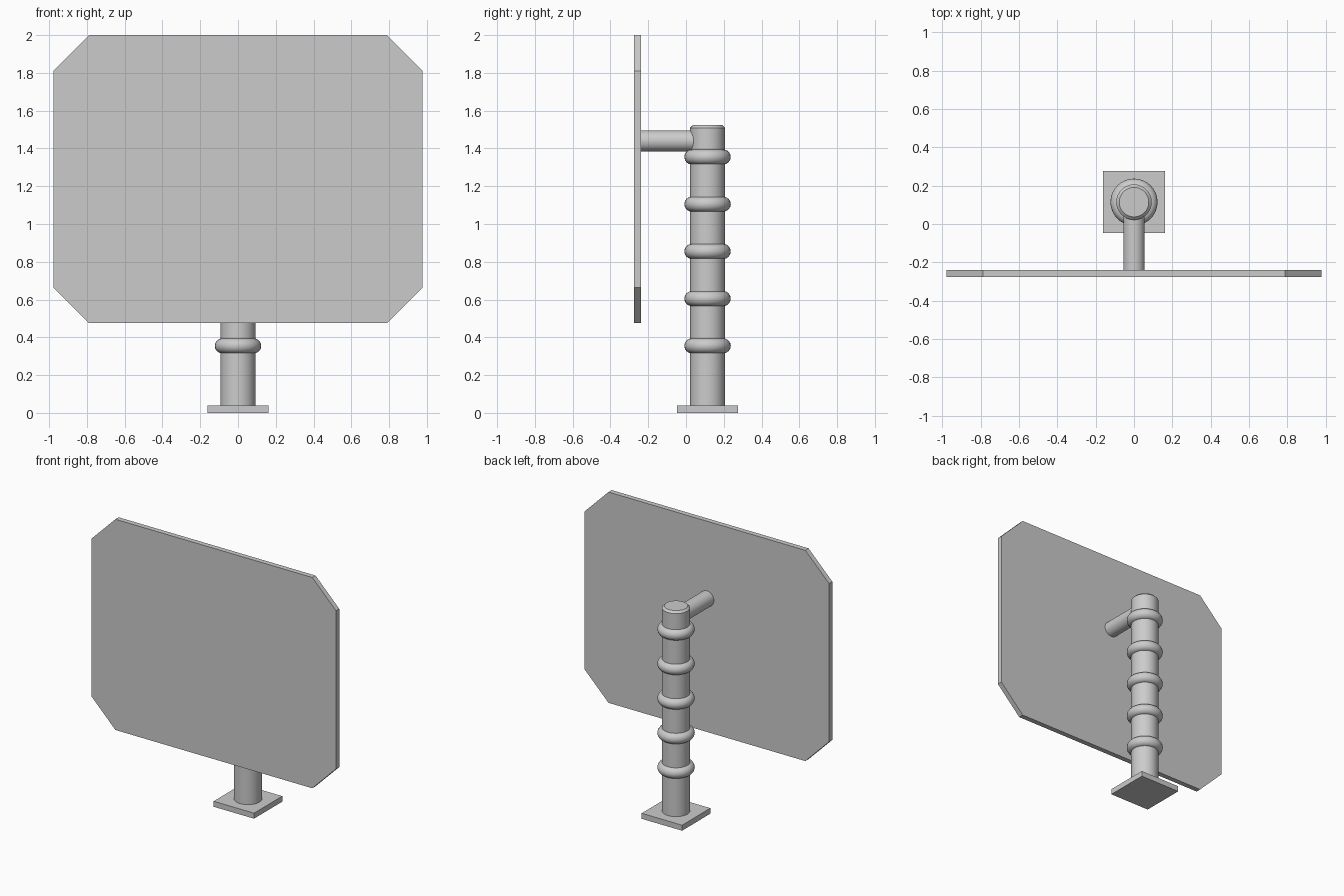
import bpy, bmesh, math

if "Cube" in bpy.data.objects:
    bpy.data.objects.remove(bpy.data.objects["Cube"])

POST_Y = 0.114


def make_object(name, bm, smooth=False):
    bmesh.ops.recalc_face_normals(bm, faces=bm.faces[:])
    mesh = bpy.data.meshes.new(name)
    bm.to_mesh(mesh)
    bm.free()
    obj = bpy.data.objects.new(name, mesh)
    bpy.context.collection.objects.link(obj)
    if smooth:
        bpy.ops.object.select_all(action='DESELECT')
        obj.select_set(True)
        bpy.context.view_layer.objects.active = obj
        bpy.ops.object.shade_smooth_by_angle(angle=math.radians(30))
    return obj


def lathe(name, profile, sides=32):
    """Stack rings of (radius, height) around z and cap both ends."""
    bm = bmesh.new()
    rings = [[bm.verts.new((r * math.cos(2 * math.pi * i / sides),
                            r * math.sin(2 * math.pi * i / sides), z))
              for i in range(sides)] for r, z in profile]
    for a, b in zip(rings, rings[1:]):
        for i in range(sides):
            j = (i + 1) % sides
            bm.faces.new((a[i], a[j], b[j], b[i]))
    bm.faces.new(rings[0])
    bm.faces.new(rings[-1])
    return make_object(name, bm, True)


# Square foot plate
bpy.ops.mesh.primitive_cube_add(size=1, location=(0, POST_Y, 0.02))
foot = bpy.context.object
foot.name = "foot_plate"
foot.scale = (0.323, 0.323, 0.04)

# Post with a bevelled top
post = lathe("post", [(0.0925, 0.03), (0.0925, 1.509), (0.077, 1.524)])
post.location.y = POST_Y

# Rounded collars along the post
for k in range(5):
    bpy.ops.mesh.primitive_torus_add(
        major_radius=0.083, minor_radius=0.04, major_segments=32,
        minor_segments=16, location=(0, POST_Y, 0.355 + 0.25 * k))
    bpy.context.object.name = f"collar_{k + 1}"
    bpy.ops.object.shade_smooth_by_angle(angle=math.radians(30))

# Horizontal arm from the post to the panel
arm = lathe("arm", [(0.056, 0), (0.056, 0.31)])
arm.rotation_euler.x = -math.pi / 2
arm.location = (0, -0.241, 1.44)

# Flat panel with cut corners
bm = bmesh.new()
w, cut, low, high = 0.978, 0.19, 0.475, 2.0
half = [(w - cut, low), (w, low + cut), (w, high - cut), (w - cut, high)]
outline = half + [(-x, z) for x, z in reversed(half)]
face = bm.faces.new([bm.verts.new((x, -0.276, z)) for x, z in outline])
ext = bmesh.ops.extrude_face_region(bm, geom=[face], use_keep_orig=True)
bmesh.ops.translate(bm, vec=(0, 0.037, 0), verts=[
    v for v in ext["geom"] if isinstance(v, bmesh.types.BMVert)])
make_object("panel", bm)
